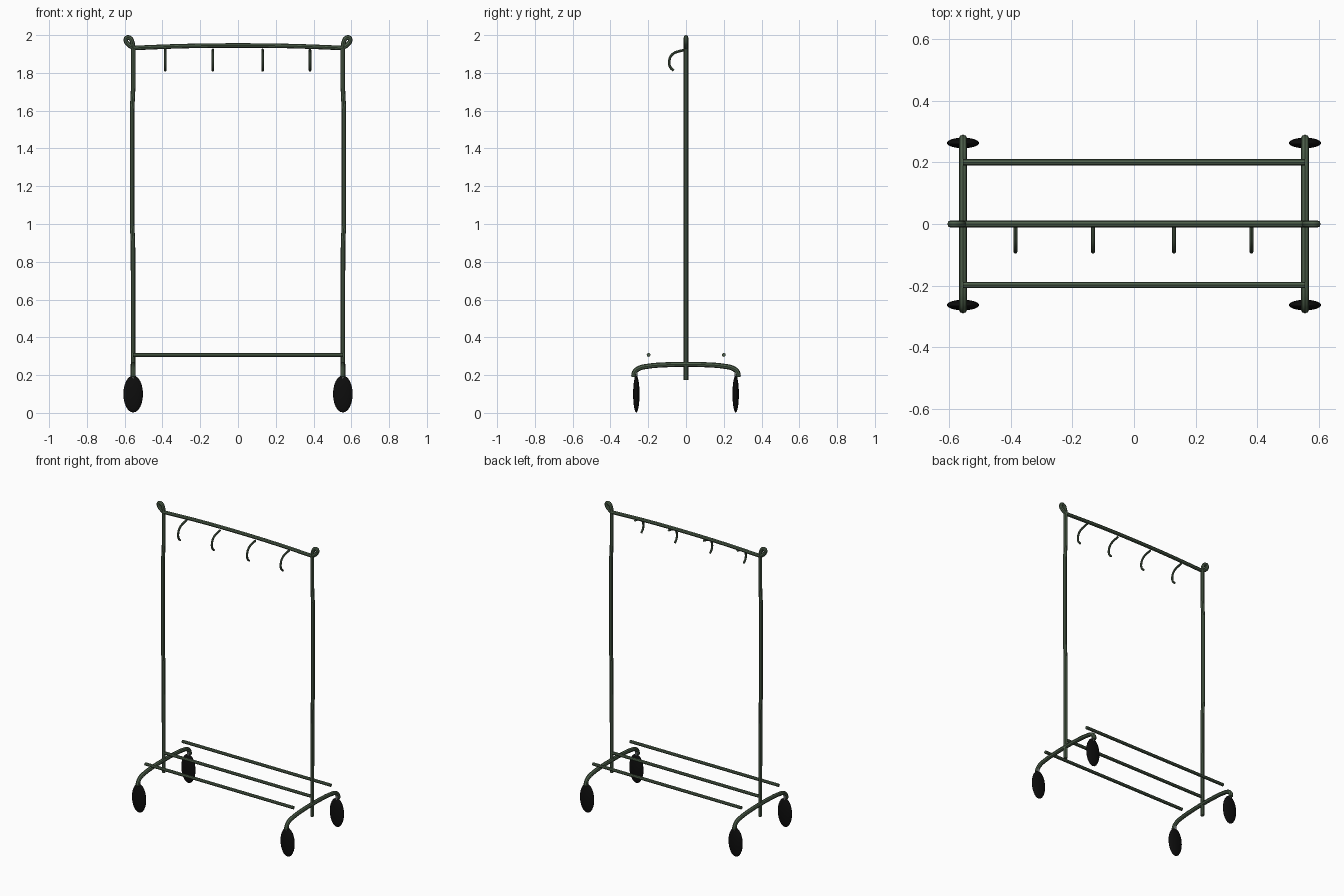
import bpy
from mathutils import Vector

cube = bpy.data.objects.get("Cube")
if cube:
    bpy.data.objects.remove(cube, do_unlink=True)


def make_material(name, rgb, roughness=0.5):
    mat = bpy.data.materials.new(name)
    mat.use_nodes = True
    mat.diffuse_color = (*rgb, 1)
    bsdf = mat.node_tree.nodes["Principled BSDF"]
    bsdf.inputs["Base Color"].default_value = (*rgb, 1)
    bsdf.inputs["Roughness"].default_value = roughness
    return mat


GREEN = make_material("olive_green_metal", (0.075, 0.115, 0.07))
BLACK = make_material("black_rubber", (0.004, 0.004, 0.004))
GREY = make_material("grey_steel", (0.35, 0.38, 0.38))


def smooth(obj):
    bpy.ops.object.select_all(action="DESELECT")
    obj.select_set(True)
    bpy.context.view_layer.objects.active = obj
    bpy.ops.object.shade_smooth_by_angle()


def tube(name, points, radius, mat=GREEN, curved=False):
    """Round capped tube along a path, turned into a mesh."""
    curve = bpy.data.curves.new(name, "CURVE")
    curve.dimensions = "3D"
    curve.bevel_depth = radius
    curve.bevel_resolution = 2
    curve.resolution_u = 5
    curve.use_fill_caps = True
    if curved:
        spline = curve.splines.new("BEZIER")
        spline.bezier_points.add(len(points) - 1)
        for bp, co in zip(spline.bezier_points, points):
            bp.co = co
            bp.handle_left_type = bp.handle_right_type = "AUTO"
    else:
        spline = curve.splines.new("POLY")
        spline.points.add(len(points) - 1)
        for p, co in zip(spline.points, points):
            p.co = (*co, 1)
    obj = bpy.data.objects.new(name, curve)
    bpy.context.collection.objects.link(obj)
    curve.materials.append(mat)
    bpy.ops.object.select_all(action="DESELECT")
    obj.select_set(True)
    bpy.context.view_layer.objects.active = obj
    bpy.ops.object.convert(target="MESH")
    smooth(bpy.context.object)


POST_X = 0.555
FOOT_HALF = [(0, 0.257), (0.1, 0.255), (0.2, 0.247), (0.25, 0.235),
             (0.273, 0.214), (0.277, 0.19)]
FINIAL = [(0.555, 1.93), (0.559, 1.96), (0.572, 1.984), (0.589, 1.986),
          (0.593, 1.968), (0.58, 1.95), (0.555, 1.932)]

for side, s in (("left", 1), ("right", -1)):
    # Upright with its slight outward bow
    tube(f"{side}_post", [(s * x, 0, z) for x, z in
         ((0.555, 0.175), (0.556, 0.9), (0.561, 1.0), (0.561, 1.6),
          (0.555, 1.72), (0.555, 1.935))], 0.012)
    # Curled loop at the top corner
    tube(f"{side}_finial", [(s * x, 0, z) for x, z in FINIAL], 0.012, curved=True)
    # Arched foot with both ends turned down
    profile = [(-y, z) for y, z in reversed(FOOT_HALF[1:])] + FOOT_HALF
    tube(f"{side}_foot", [(s * POST_X, y, z) for y, z in profile], 0.0135, curved=True)

    for end, e in (("back", 1), ("front", -1)):
        # Caster pin and flattened oval wheel
        tube(f"{end}_{side}_caster_pin", [(s * POST_X, e * 0.264, 0.165),
             (s * POST_X, e * 0.264, 0.215)], 0.008, GREY)
        bpy.ops.mesh.primitive_uv_sphere_add(
            segments=24, ring_count=16, radius=1,
            location=(s * POST_X, e * 0.263, 0.1), rotation=(1.5708, 0, 0))
        wheel = bpy.context.object
        wheel.name = f"{end}_{side}_wheel"
        wheel.scale = (0.052, 0.098, 0.017)
        wheel.data.materials.append(BLACK)
        smooth(wheel)

# Gently arched hanging rail
tube("top_rail", [(-POST_X, 0, 1.932), (-0.28, 0, 1.942), (0, 0, 1.945),
                  (0.28, 0, 1.942), (POST_X, 0, 1.932)], 0.012, curved=True)

# Three shelf bars
for name, y in (("front", -0.198), ("middle", 0), ("back", 0.2)):
    tube(f"{name}_shelf_bar", [(-POST_X, y, 0.307), (POST_X, y, 0.307)], 0.0105)

# Forward hooks under the rail
HOOK = [(0, 1.922), (-0.035, 1.915), (-0.07, 1.9), (-0.088, 1.868),
        (-0.084, 1.832), (-0.066, 1.812)]
for i, x in enumerate((-0.385, -0.133, 0.13, 0.381)):
    tube(f"hook_{i + 1}", [Vector((x, y, z)) for y, z in HOOK], 0.0068, curved=True)
